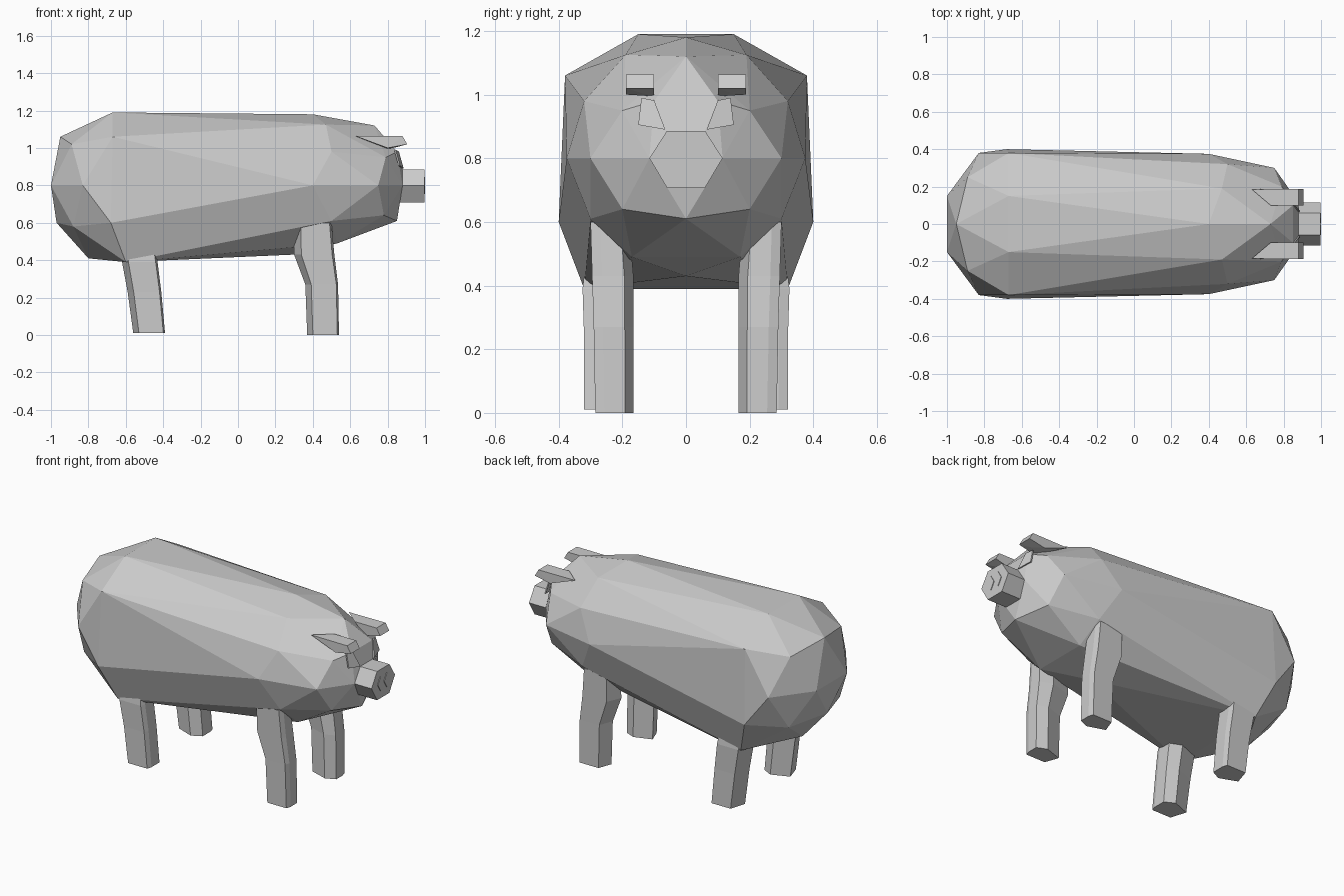
import bpy, bmesh

skin = bpy.data.materials.new("skin grey")
skin.diffuse_color = (0.6, 0.6, 0.6, 1)


def finish(name, bm):
    bmesh.ops.recalc_face_normals(bm, faces=bm.faces)
    me = bpy.data.meshes.new(name)
    bm.to_mesh(me)
    bm.free()
    me.materials.append(skin)
    ob = bpy.data.objects.new(name, me)
    bpy.context.collection.objects.link(ob)
    return ob


def hull(name, pts):
    bm = bmesh.new()
    for p in pts:
        bm.verts.new(p)
    res = bmesh.ops.convex_hull(bm, input=bm.verts)
    junk = [g for g in res["geom_interior"] if isinstance(g, bmesh.types.BMVert)]
    bmesh.ops.delete(bm, geom=junk, context="VERTS")
    return finish(name, bm)


def loft(name, rings):
    bm = bmesh.new()
    loops = [[bm.verts.new(p) for p in r] for r in rings]
    n = len(loops[0])
    for a, b in zip(loops, loops[1:]):
        for i in range(n):
            j = (i + 1) % n
            bm.faces.new((a[i], a[j], b[j], b[i]))
    bm.faces.new(loops[0])
    bm.faces.new(loops[-1])
    return finish(name, bm)


def flip(pts, s):
    return [(x, y * s, z) for x, y, z in pts]


# Faceted body: centre line points, then mirrored side points
middle = [(-0.95, 0, 1.06), (0.4, 0, 1.18), (0.73, 0, 1.12), (-0.97, 0, 0.6),
          (-0.8, 0, 0.41), (0.3, 0, 0.43), (0.85, 0, 0.61)]
side = [(-1, 0.15, 0.8), (-0.67, 0.15, 1.19), (-0.89, 0.25, 1.02), (-0.83, 0.38, 0.8),
        (-0.67, 0.38, 1.06), (-0.68, 0.4, 0.6), (-0.6, 0.32, 0.39), (-0.67, 0.16, 0.41),
        (-0.88, 0.25, 0.58), (0.47, 0.19, 1.125), (0.5, 0.32, 0.98), (0.4, 0.375, 0.8),
        (0.75, 0.3, 0.8), (0.5, 0.3, 0.61), (0.78, 0.2, 0.64), (0.53, 0.17, 0.49),
        (0.79, 0.2, 0.95), (0.85, 0.1, 0.98), (0.88, 0.06, 0.885), (0.88, 0.115, 0.8)]
hull("body", middle + side + flip(side, -1))

# Snout: tapered hexagonal block
hexagon = [(0.115, 0.8), (0.06, 0.886), (-0.06, 0.886),
           (-0.115, 0.8), (-0.06, 0.708), (0.06, 0.708)]
loft("snout", [[(x, y, z) for y, z in hexagon] for x in (0.86, 0.996)])

# Leg rings: back x, front x, inner y, outer y, height
front_rings = [(0.37, 0.54, 0.165, 0.285, 0.0), (0.36, 0.535, 0.165, 0.29, 0.27),
               (0.30, 0.515, 0.165, 0.295, 0.43), (0.30, 0.50, 0.18, 0.30, 0.6)]
hind_rings = [(-0.56, -0.39, 0.18, 0.32, 0.01), (-0.59, -0.41, 0.18, 0.32, 0.23),
              (-0.62, -0.43, 0.18, 0.325, 0.39), (-0.62, -0.45, 0.18, 0.31, 0.52)]


def leg_ring(x0, x1, y0, y1, z):
    dx = (x1 - x0) * 0.18
    m = y0 + (y1 - y0) * 0.3
    return [(x0, m, z), (x0 + dx, y1, z), (x1 - dx * 0.3, y1, z),
            (x1, y1 - 0.03, z), (x1, m - 0.01, z), (x1 - dx * 2, y0, z)]


ear_top = [(0.63, 0.185, 1.063), (0.73, 0.1, 1.063), (0.88, 0.1, 1.063), (0.88, 0.188, 1.063)]
ear_low = [(0.905, 0.1, 1.02), (0.905, 0.188, 1.02), (0.80, 0.1, 0.995),
           (0.80, 0.188, 1.0), (0.85, 0.14, 1.005)]
eye = [(0.1, 0.982, 0.852), (0.14, 0.99, 0.835), (0.15, 0.905, 0.858), (0.065, 0.89, 0.878)]
for s, tag in ((1, "left"), (-1, "right")):
    # Legs
    loft("front_leg_" + tag, [flip(leg_ring(*r), s) for r in front_rings])
    loft("hind_leg_" + tag, [flip(leg_ring(*r), s) for r in hind_rings])
    # Wedge ear
    hull("ear_" + tag, flip(ear_top + ear_low, s))
    # Thin eye plate
    loft("eye_" + tag, [flip([(x + d, y, z) for y, z, x in eye], s) for d in (0, 0.008)])
    # Diamond nostril plate
    diamond = [(0.058, 0.8), (0.031, 0.845), (0.004, 0.8), (0.031, 0.755)]
    loft("nostril_" + tag, [flip([(x, y, z) for y, z in diamond], s) for x in (0.993, 1.0)])
